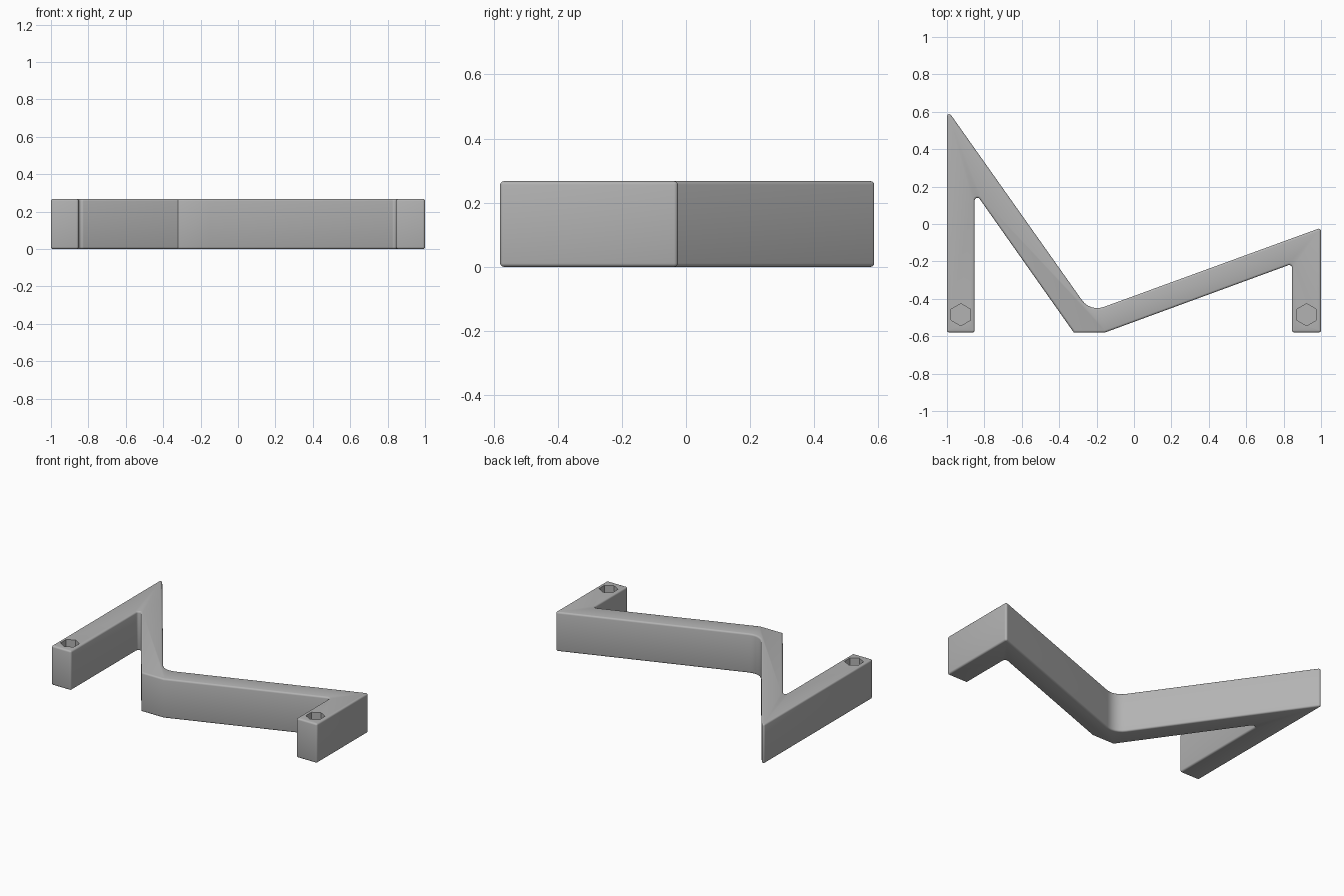
import bpy, bmesh, math
from mathutils import Vector

if "Cube" in bpy.data.objects:
    bpy.data.objects.remove(bpy.data.objects["Cube"])

HEIGHT = 0.267
EDGE = 0.011

grey = bpy.data.materials.new("matte_grey")
grey.use_nodes = True
colour = (0.45, 0.45, 0.45, 1)
grey.diffuse_color = colour
grey.node_tree.nodes["Principled BSDF"].inputs["Base Color"].default_value = colour


def rounded_outline(corners, steps=6):
    """Replace each (x, y, radius) corner with an arc."""
    points = []
    for i, (x, y, r) in enumerate(corners):
        p = Vector((x, y))
        a = (Vector(corners[i - 1][:2]) - p).normalized()
        b = (Vector(corners[(i + 1) % len(corners)][:2]) - p).normalized()
        if r == 0:
            points.append(p)
            continue
        half = a.angle(b) / 2
        centre = p + (a + b).normalized() * r / math.sin(half)
        start = p + a * r / math.tan(half) - centre
        end = p + b * r / math.tan(half) - centre
        sweep = start.angle_signed(end)
        for k in range(steps + 1):
            t = k / steps
            arm = (start * math.sin((1 - t) * sweep) + end * math.sin(t * sweep)) / math.sin(sweep)
            points.append(centre + arm)
    return points


# Zigzag bracket outline, seen from above, counter-clockwise
corners = [
    (-1, -0.58, 0.012), (-0.852, -0.58, 0.012),     # right leg end
    (-0.852, 0.172, 0.015),                         # right notch
    (-0.322, -0.58, 0), (-0.155, -0.58, 0),         # middle foot
    (0.845, -0.213, 0.015),                         # left notch
    (0.845, -0.58, 0.012), (1, -0.58, 0.012),       # left leg end
    (1, -0.02, 0.012),                              # left tip
    (-0.234, -0.47, 0.1),                           # rounded valley
    (-1, 0.613, 0.012),                             # right tip
]
bm = bmesh.new()
base = bm.faces.new([bm.verts.new((p.x, p.y, 0)) for p in rounded_outline(corners)])
top = bmesh.ops.extrude_face_region(bm, geom=[base])["geom"]
for v in top:
    if isinstance(v, bmesh.types.BMVert):
        v.co.z = HEIGHT
bmesh.ops.recalc_face_normals(bm, faces=bm.faces)

# Soften the upper and lower rims and the corners of the foot
rims = [e for e in bm.edges if abs(e.verts[0].co.z - e.verts[1].co.z) < 1e-5]
bmesh.ops.bevel(bm, geom=rims, offset=EDGE, offset_type='OFFSET',
                segments=3, profile=0.5, affect='EDGES')
mesh = bpy.data.meshes.new("bracket")
bm.to_mesh(mesh)
bm.free()
bracket = bpy.data.objects.new("bracket", mesh)
bpy.context.collection.objects.link(bracket)
mesh.materials.append(grey)

# Blind hexagonal sockets in the leg ends
for side, x in (("right", -0.926), ("left", 0.923)):
    bpy.ops.mesh.primitive_cylinder_add(vertices=6, radius=0.059, depth=0.3,
                                        location=(x, -0.485, HEIGHT + 0.02))
    cutter = bpy.context.object
    cutter.name = side + "_socket_cutter"
    cutter.hide_render = True
    cutter.data.materials.append(grey)
    cut = bracket.modifiers.new(side + "_socket", 'BOOLEAN')
    cut.operation = 'DIFFERENCE'
    cut.solver = 'EXACT'
    cut.object = cutter
    bpy.ops.object.select_all(action='DESELECT')
    bracket.select_set(True)
    bpy.context.view_layer.objects.active = bracket
    bpy.ops.object.modifier_apply(modifier=cut.name)
    bpy.data.objects.remove(cutter)

bpy.ops.object.shade_smooth_by_angle(angle=math.radians(32))
